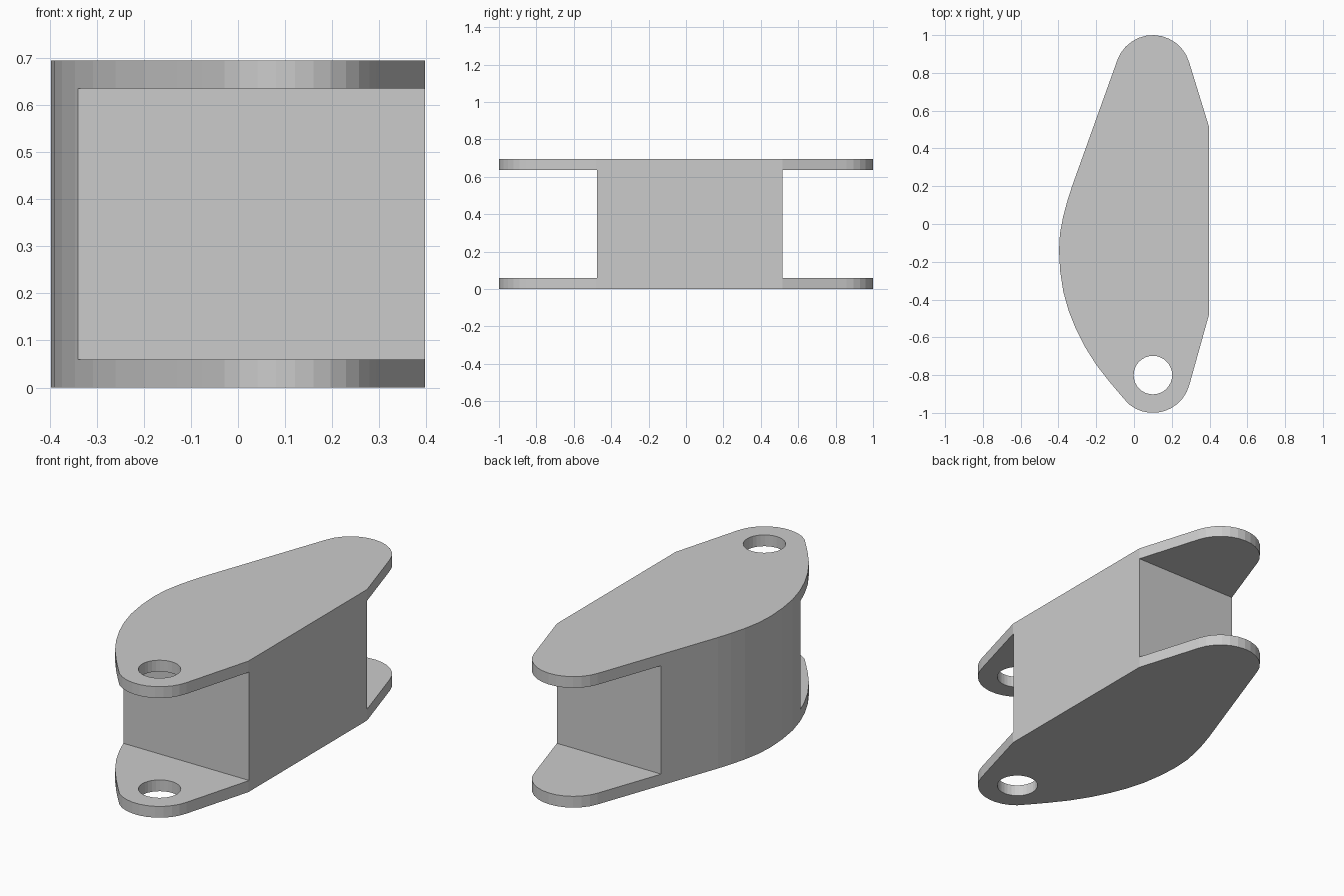
import bpy, bmesh
from math import cos, sin, radians

if "Cube" in bpy.data.objects:
    bpy.data.objects.remove(bpy.data.objects["Cube"])

HEIGHT = 0.695
PLATE = 0.06


def arc(cx, cy, r, start, end, steps):
    """Points along a circular arc, angles in degrees."""
    angles = [radians(start + (end - start) * i / steps) for i in range(steps + 1)]
    return [(cx + r * cos(a), cy + r * sin(a)) for a in angles]


def prism(name, points, z0, z1):
    """Vertical prism over a counter-clockwise outline."""
    bm = bmesh.new()
    base = bm.faces.new([bm.verts.new((x, y, z0)) for x, y in points])
    top = bmesh.ops.extrude_face_region(bm, geom=[base])["geom"]
    for v in top:
        if isinstance(v, bmesh.types.BMVert):
            v.co.z = z1
    bmesh.ops.recalc_face_normals(bm, faces=bm.faces)
    mesh = bpy.data.meshes.new(name)
    bm.to_mesh(mesh)
    bm.free()
    obj = bpy.data.objects.new(name, mesh)
    bpy.context.collection.objects.link(obj)
    return obj


def cut(target, cutter):
    cutter.hide_render = True
    cutter.hide_set(True)
    mod = target.modifiers.new(cutter.name, "BOOLEAN")
    mod.operation = "DIFFERENCE"
    mod.solver = "EXACT"
    mod.object = cutter


# Pulley-cheek outline: two rounded ends, flat right side, bulging left side
bulge = [(-0.328, 0.2), (-0.352, 0.125), (-0.375, 0.04), (-0.392, -0.05),
         (-0.397, -0.14), (-0.391, -0.25), (-0.374, -0.36), (-0.346, -0.46),
         (-0.308, -0.555), (-0.26, -0.65), (-0.2, -0.745), (-0.13, -0.835),
         (-0.075, -0.9)]
outline = [(0.397, -0.48), (0.397, 0.515)]
outline += arc(0.1, 0.8, 0.2, 16.5, 160, 12)
outline += bulge
outline += arc(0.1, -0.8, 0.2, 230, 345, 10)
body = prism("block_body", outline, 0, HEIGHT)

# Slots at both ends leave the two cheek plates around the solid core
for name, y0, y1 in (("front_slot_cutter", -1.2, -0.475), ("back_slot_cutter", 0.515, 1.2)):
    cut(body, prism(name, [(-0.6, y0), (0.6, y0), (0.6, y1), (-0.6, y1)],
                    PLATE, HEIGHT - PLATE))

# Pin hole through both plates
cut(body, prism("pin_hole_cutter", arc(0.1, -0.8, 0.102, 0, 360, 32)[:-1], -0.1, HEIGHT + 0.1))
